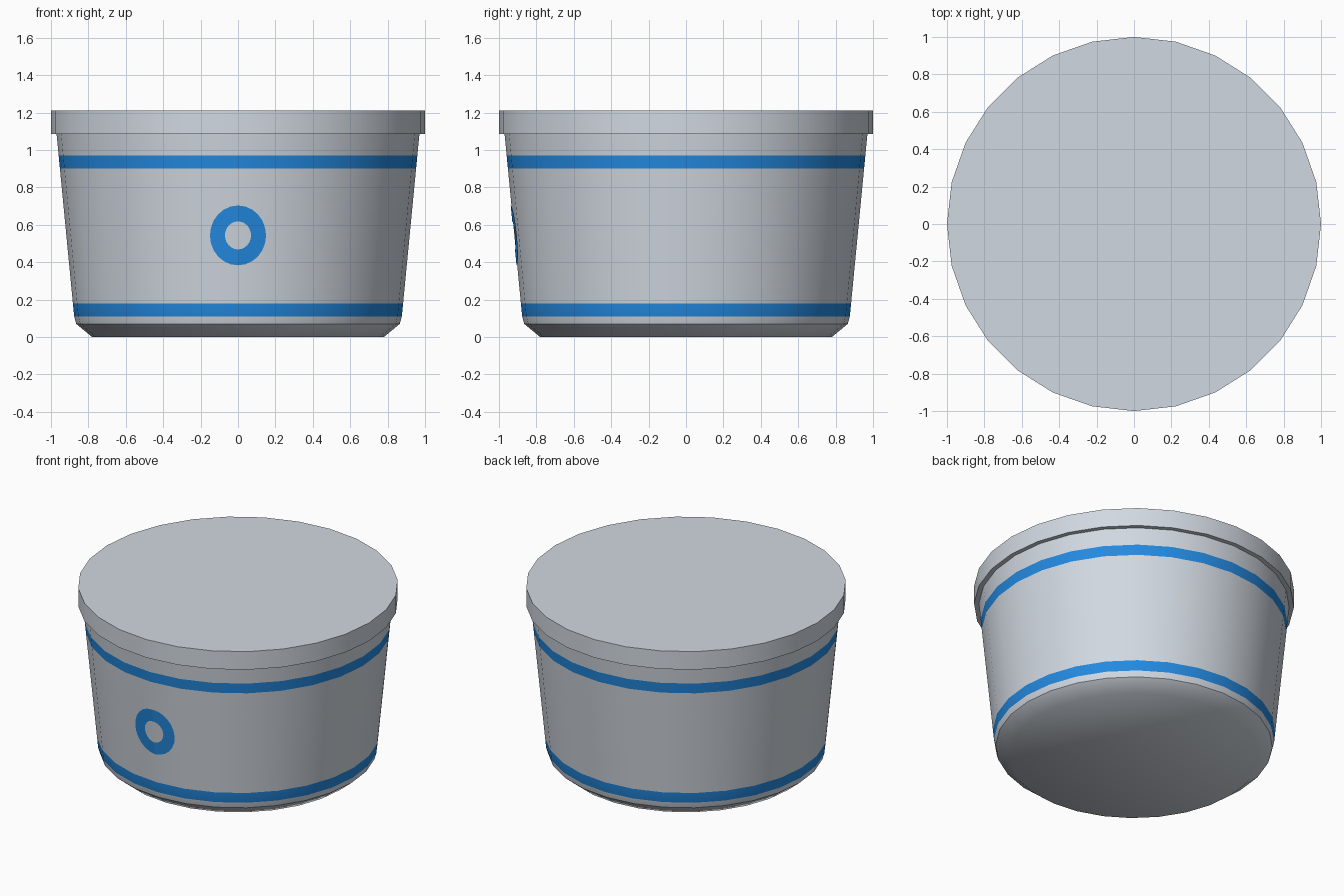
import bpy, bmesh, math

if "Cube" in bpy.data.objects:
    bpy.data.objects.remove(bpy.data.objects["Cube"])

SIDES = 28


def material(name, rgb):
    m = bpy.data.materials.new(name)
    m.diffuse_color = (*rgb, 1)
    m.use_nodes = True
    m.node_tree.nodes["Principled BSDF"].inputs["Base Color"].default_value = m.diffuse_color
    return m


grey = material("light_grey", (0.64, 0.69, 0.75))
blue = material("blue", (0.017, 0.253, 0.75))


def finish(name, bm, mats):
    me = bpy.data.meshes.new(name)
    bm.to_mesh(me)
    bm.free()
    for m in mats:
        me.materials.append(m)
    ob = bpy.data.objects.new(name, me)
    bpy.context.collection.objects.link(ob)
    return ob


def lathe(name, profile, mats, stripes=(), sharp=()):
    """Closed turned solid; stripes = painted spans, sharp = hard profile rings."""
    bm = bmesh.new()
    rings = [[bm.verts.new((r * math.cos(2 * math.pi * i / SIDES),
                            r * math.sin(2 * math.pi * i / SIDES), z))
              for i in range(SIDES)] for r, z in profile]
    bm.faces.new(rings[0][::-1])
    bm.faces.new(rings[-1])
    for k in range(len(rings) - 1):
        for i in range(SIDES):
            j = (i + 1) % SIDES
            f = bm.faces.new((rings[k][i], rings[k][j], rings[k + 1][j], rings[k + 1][i]))
            f.material_index = 1 if k in stripes else 0
    for f in bm.faces:
        f.smooth = True
    for k in sharp:
        for i in range(SIDES):
            bm.edges.get((rings[k][i], rings[k][(i + 1) % SIDES])).smooth = False
    return finish(name, bm, mats)


def wall_radius(z):
    return 0.876 + (z - 0.11) * (0.97 - 0.876) / (1.085 - 0.11)


# Tapered tub with chamfered foot and two painted bands
profile = [(0.78, 0), (0.865, 0.07)]
profile += [(wall_radius(z), z) for z in (0.11, 0.18, 0.90, 0.97, 1.085)]
lathe("tub", profile, [grey, blue], stripes=(2, 4), sharp=(1, 6))

# Overhanging lid
lathe("lid", [(1, 1.085), (1, 1.21)], [grey], sharp=(0, 1))

# Painted ring on the front, following the two front wall facets
N, LIFT = 24, 0.004
bm = bmesh.new()
loops = []
for rx, rz in ((0.15, 0.16), (0.07, 0.075)):
    loop = []
    for i in range(N):
        a = 2 * math.pi * i / N
        x, z = rx * math.cos(a), 0.543 + rz * math.sin(a)
        y = -wall_radius(z) + abs(x) * math.tan(math.pi / SIDES) - LIFT
        loop.append(bm.verts.new((x, y, z)))
    loops.append(loop)
for i in range(N):
    j = (i + 1) % N
    bm.faces.new((loops[0][i], loops[0][j], loops[1][j], loops[1][i]))
finish("front_ring", bm, [blue])
